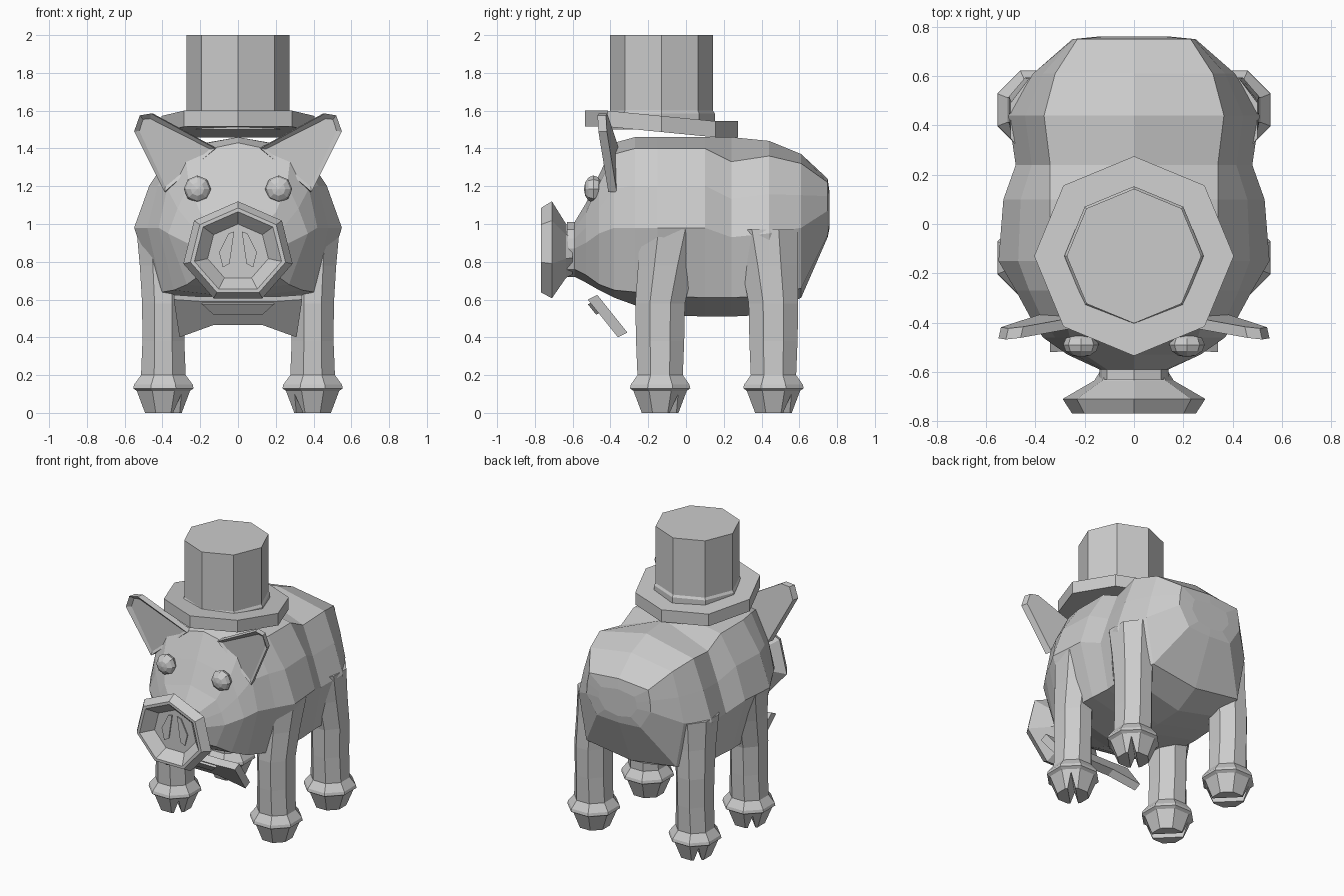
import bpy, bmesh, math
from mathutils import Vector, Matrix

cube = bpy.data.objects.get("Cube")
if cube:
    bpy.data.objects.remove(cube)

grey = bpy.data.materials.new("plain_grey")
grey.use_nodes = True
grey.diffuse_color = (0.6, 0.6, 0.6, 1)
grey.node_tree.nodes["Principled BSDF"].inputs["Base Color"].default_value = (0.6, 0.6, 0.6, 1)


def finish(name, bm):
    bmesh.ops.recalc_face_normals(bm, faces=bm.faces)
    mesh = bpy.data.meshes.new(name)
    bm.to_mesh(mesh)
    bm.free()
    mesh.materials.append(grey)
    obj = bpy.data.objects.new(name, mesh)
    bpy.context.collection.objects.link(obj)
    return obj


def loft(rings):
    """Skin a list of equal-sized point rings and cap both ends."""
    bm = bmesh.new()
    loops = [[bm.verts.new(p) for p in ring] for ring in rings]
    n = len(loops[0])
    for a, b in zip(loops, loops[1:]):
        for i in range(n):
            j = (i + 1) % n
            bm.faces.new((a[i], a[j], b[j], b[i]))
    bm.faces.new(loops[0])
    bm.faces.new(loops[-1])
    return bm


def octagon(rx, ry, z, x=0, y=0, turn=0.0):
    steps = [turn + math.pi * i / 4 for i in range(8)]
    return [Vector((x + rx * math.cos(a), y + ry * math.sin(a), z)) for a in steps]


def plate(points, thickness):
    """Extrude a flat polygon towards the back; returns bmesh and its front face."""
    bm = bmesh.new()
    face = bm.faces.new([bm.verts.new(p) for p in points])
    back = bmesh.ops.extrude_face_region(bm, geom=[face], use_keep_orig=True)["geom"]
    verts = [g for g in back if isinstance(g, bmesh.types.BMVert)]
    bmesh.ops.translate(bm, verts=verts, vec=thickness)
    return bm, face


# Body and head: y, top, upper corner (x, z), side (x, z), lower corner (x, z), bottom
sections = [
    (-.63, 1.01, .11, .97, .14, .87, .11, .76, .72),
    (-.59, 1.01, .11, .97, .14, .87, .11, .76, .72),
    (-.53, 1.11, .20, 1.06, .27, .90, .20, .73, .69),
    (-.46, 1.26, .26, 1.21, .37, .95, .27, .68, .65),
    (-.38, 1.43, .28, 1.37, .42, .98, .34, .65, .61),
    (-.27, 1.46, .32, 1.40, .48, .98, .40, .64, .57),
    (-.15, 1.46, .34, 1.40, .55, .98, .43, .62, .52),
    (.10, 1.46, .34, 1.40, .53, .98, .43, .61, .51),
    (.24, 1.46, .34, 1.33, .48, .93, .42, .61, .51),
    (.44, 1.44, .365, 1.36, .51, .95, .43, .62, .52),
    (.61, 1.37, .32, 1.32, .41, .98, .35, .66, .61),
    (.75, 1.24, .23, 1.22, .25, 1.07, .17, .94, .93),
    (.76, 1.17, .13, 1.15, .15, 1.07, .10, 1.00, .98)]
rings = []
for y, top, x1, z1, x2, z2, x3, z3, bottom in sections:
    bulge = .025 if -.4 < y < .2 else .005
    shoulder = ((x1 + x2) / 2 + bulge, (z1 + z2) / 2 + bulge / 2)
    side = [(x1, z1), shoulder, (x2, z2), (x3, z3)]
    outline = [(0, top)] + side + [(0, bottom)] + [(-x, z) for x, z in reversed(side)]
    rings.append([Vector((x, y, z)) for x, z in outline])
finish("body", loft(rings))


# Snout: flared seven-sided disc with a hollow front
def snout_ring(r, y):
    return [Vector((1.1 * r * math.sin(a), y, .85 + r * math.cos(a)))
            for a in (2 * math.pi * i / 7 for i in range(7))]


finish("snout", loft([snout_ring(r, y) for r, y in (
    (.13, -.60), (.15, -.635), (.27, -.71), (.235, -.768), (.215, -.768), (.15, -.70))]))

for s in (-1, 1):
    side = "left" if s > 0 else "right"

    # Nostril plates
    nostril = [(.02, .96), (.05, .95), (.10, .85), (.08, .77), (.045, .79)]
    bm, _ = plate([Vector((s * x, -.708, z)) for x, z in nostril], Vector((0, .009, 0)))
    finish(side + "_nostril", bm)

    # Eyes, with the poles facing forward
    bm = bmesh.new()
    bmesh.ops.create_uvsphere(bm, u_segments=8, v_segments=6, radius=.072)
    bmesh.ops.rotate(bm, verts=bm.verts, matrix=Matrix.Rotation(math.pi / 2, 3, "X"))
    bmesh.ops.scale(bm, verts=bm.verts, vec=(1, .7, 1))
    bmesh.ops.translate(bm, verts=bm.verts, vec=(s * .215, -.49, 1.185))
    finish(side + "_eye", bm)

    # Ears: plates leaning forward at the tip, with a sunken front
    ear = [(.12, 1.40), (.46, 1.585), (.52, 1.575), (.55, 1.49), (.39, 1.17)]
    points = [Vector((s * x, -.245 - .127 * x - .1 * z, z)) for x, z in ear]
    bm, front = plate(points, Vector((-s * .01, .045, 0)))
    bmesh.ops.inset_region(bm, faces=[front], thickness=.028)
    for v in front.verts:
        v.co.y += .004 + .05 * (v.co.z - 1.17)
    finish(side + "_ear", bm)

    # Legs spreading into the flanks, and cloven hooves
    for end, y, top_x, top_y in (("front", -.137, .408, -.075), ("hind", .463, .372, .42)):
        x = s * .395
        turn = math.pi / 8
        lower = [(.15, .15, .115), (.173, .173, .13), (.168, .168, .15),
                 (.128, .13, .20), (.12, .138, .38), (.122, .142, .58)]
        rings = [octagon(rx, ry, z, x, y, turn) for rx, ry, z in lower]
        rings.append(octagon(.128, .16, .78, s * (.395 + top_x) / 2, (y + top_y) / 2, turn))
        rings.append(octagon(.14, .185, .97, s * top_x, top_y, turn))
        finish(f"{end}_{side}_leg", loft(rings))
        for toe in (-1, 1):
            bm = loft([octagon(.105, .105, 0, turn=turn), octagon(.155, .155, .122, turn=turn)])
            across = Vector((toe, -s * toe, 0)).normalized()
            cut = bmesh.ops.bisect_plane(
                bm, geom=bm.verts[:] + bm.edges[:] + bm.faces[:], plane_co=(0, 0, .10),
                plane_no=across + Vector((0, 0, .25)), clear_inner=True)["geom_cut"]
            rim = [g for g in cut if isinstance(g, bmesh.types.BMEdge)]
            bmesh.ops.holes_fill(bm, edges=rim)
            bmesh.ops.translate(bm, verts=bm.verts, vec=(x, y, 0))
            finish(f"{end}_{side}_hoof_{'outer' if toe == s else 'inner'}", bm)

# Hat: octagonal brim, level at both ends and sloping between, and straight crown
brim = loft([octagon(.405, .405, z, y=-.13) for z in (1.515, 1.60)])
for v in brim.verts:
    v.co.z -= .1 * (min(max(v.co.y, -.41), .15) + .41)
finish("hat_brim", brim)
finish("hat_crown", loft([octagon(r, r, z, y=-.13) for r, z in (
    (.283, 1.50), (.283, 1.585), (.273, 1.60), (.273, 2.0))]))

# Bow tie: slanted slab pinched in the middle, with a thin knot
half = [(.19, .59), (.34, .60), (.31, .40), (.13, .465)]
bow = half + [(-x, z) for x, z in reversed(half)]
bm, _ = plate([Vector((x, -.52 + .8 * (.6 - z), z)) for x, z in bow], Vector((0, .05, .025)))
finish("bow_tie", bm)
knot = [(-.19, .575), (.19, .575), (.13, .52), (-.13, .52)]
bm, _ = plate([Vector((x, -.54 + .8 * (.6 - z), z)) for x, z in knot], Vector((0, .06, .03)))
finish("bow_knot", bm)
